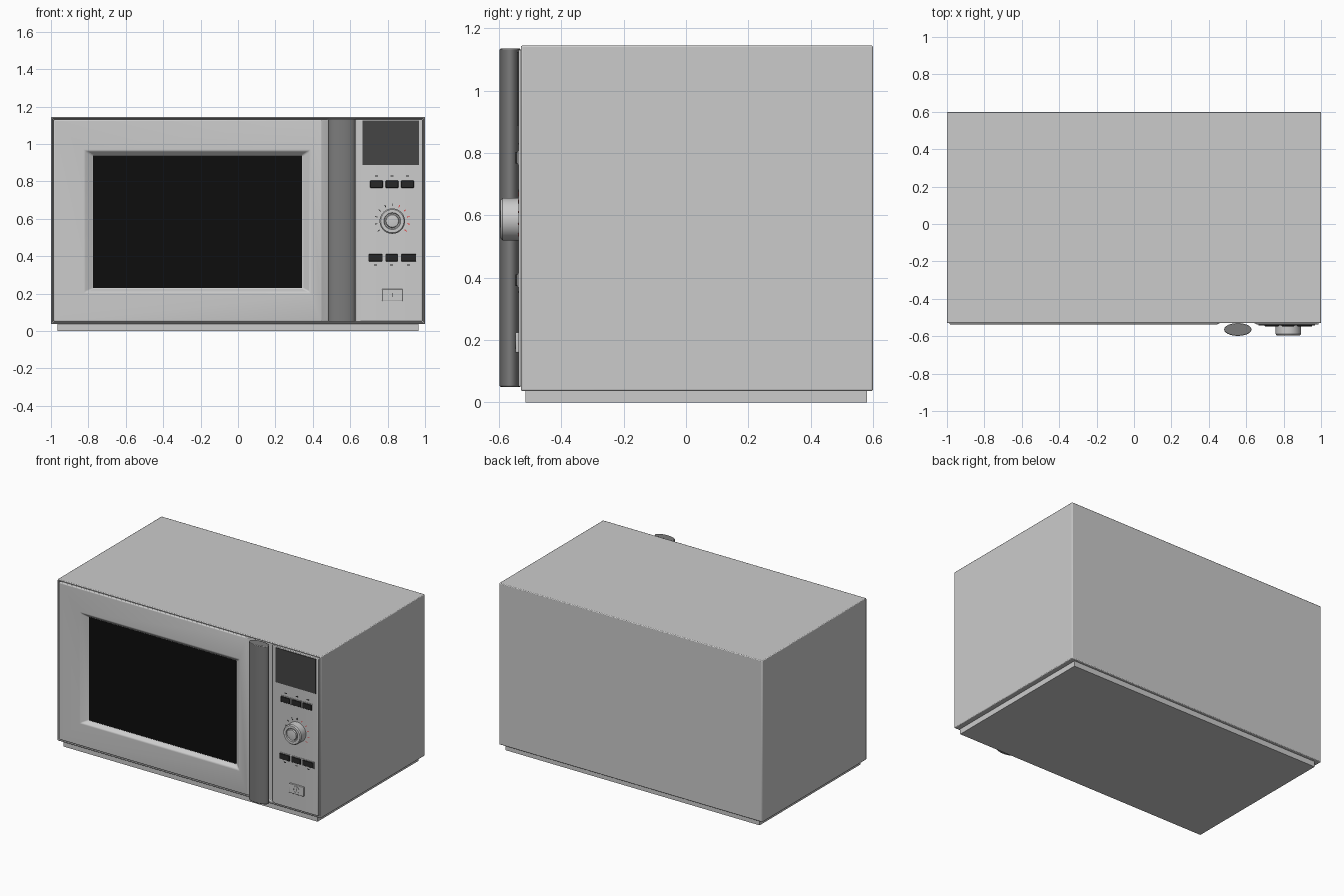
import bpy, bmesh, math
from mathutils import Matrix

if "Cube" in bpy.data.objects:
    bpy.data.objects.remove(bpy.data.objects["Cube"])


def mat(name, r, g, b):
    m = bpy.data.materials.new(name)
    m.diffuse_color = (r, g, b, 1)
    m.use_nodes = True
    m.node_tree.nodes["Principled BSDF"].inputs["Base Color"].default_value = m.diffuse_color
    return m


BLACK = mat("black_glass", 0.004, 0.004, 0.004)
DARK = mat("dark_plastic", 0.02, 0.02, 0.02)
SCREEN = mat("screen_grey", 0.06, 0.06, 0.06)
STEEL = mat("handle_grey", 0.2, 0.2, 0.2)
RED = mat("red_print", 0.8, 0.03, 0.03)


def finish(name, bm, material=None, bevel=0, segments=2):
    bmesh.ops.recalc_face_normals(bm, faces=bm.faces)
    me = bpy.data.meshes.new(name)
    bm.to_mesh(me)
    bm.free()
    ob = bpy.data.objects.new(name, me)
    bpy.context.collection.objects.link(ob)
    if material:
        me.materials.append(material)
    if bevel:
        mod = ob.modifiers.new("bevel", 'BEVEL')
        mod.width, mod.segments = bevel, segments
        mod.limit_method, mod.angle_limit = 'ANGLE', math.radians(25)
    bpy.ops.object.select_all(action='DESELECT')
    ob.select_set(True)
    bpy.context.view_layer.objects.active = ob
    bpy.ops.object.shade_smooth_by_angle(angle=math.radians(35))
    return ob


def loft(name, rects, material=None, bevel=0, segments=2):
    """Bridge rectangles (x0, x1, z0, z1, y) in order and cap both ends."""
    bm = bmesh.new()
    rings = [[bm.verts.new(p) for p in ((a, y, c), (b, y, c), (b, y, d), (a, y, d))]
             for a, b, c, d, y in rects]
    for r, s in zip(rings, rings[1:]):
        for i in range(4):
            j = (i + 1) % 4
            bm.faces.new((r[i], r[j], s[j], s[i]))
    bm.faces.new(rings[0])
    bm.faces.new(rings[-1])
    return finish(name, bm, material, bevel, segments)


def box(name, x0, x1, z0, z1, y0, y1, material=None, bevel=0):
    return loft(name, [(x0, x1, z0, z1, y0), (x0, x1, z0, z1, y1)], material, bevel)


def turned(name, cx, cz, profile, material=None, n=40):
    """Revolve (radius, y) points about a y-parallel axis."""
    bm = bmesh.new()
    rings = [[bm.verts.new((cx + r * math.cos(t * math.tau / n), y,
                            cz + r * math.sin(t * math.tau / n))) for t in range(n)]
             for r, y in profile]
    for r, s in zip(rings, rings[1:]):
        for i in range(n):
            bm.faces.new((r[i], r[(i + 1) % n], s[(i + 1) % n], s[i]))
    bm.faces.new(rings[0])
    bm.faces.new(rings[-1])
    return finish(name, bm, material)


# Cabinet shell with a recessed front, and plinth
loft("cabinet", [(-1, 1, 0.037, 1.145, 0.6), (-1, 1, 0.037, 1.145, -0.53),
                 (-0.99, 0.99, 0.047, 1.135, -0.53),
                 (-0.99, 0.99, 0.047, 1.135, -0.505)], bevel=0.005)
box("plinth", -0.965, 0.965, 0, 0.045, -0.515, 0.58)

# Door slab with sloping window reveal; right edge falls away behind the handle
loft("door", [(-0.986, 0.49, 0.051, 1.131, -0.50), (-0.986, 0.485, 0.051, 1.131, -0.515),
              (-0.986, 0.445, 0.051, 1.131, -0.537),
              (-0.82, 0.385, 0.208, 0.965, -0.537),
              (-0.775, 0.345, 0.228, 0.938, -0.508)], bevel=0.006, segments=3)
box("window_glass", -0.775, 0.343, 0.229, 0.938, -0.511, -0.506, BLACK)

# Oval vertical handle
bm = bmesh.new()
bmesh.ops.create_cone(bm, cap_ends=True, segments=48, radius1=1, radius2=1, depth=1.085)
bmesh.ops.transform(bm, verts=bm.verts, matrix=Matrix.Translation((0.555, -0.564, 0.5925))
                    @ Matrix.Diagonal((0.073, 0.034, 1, 1)))
finish("handle", bm, STEEL, 0.004)

# Control panel and display
loft("control_panel", [(0.625, 0.986, 0.051, 1.131, -0.50),
                       (0.63, 0.986, 0.051, 1.131, -0.525),
                       (0.66, 0.986, 0.051, 1.131, -0.538)], bevel=0.004)
box("display", 0.665, 0.968, 0.888, 1.125, -0.542, -0.53, SCREEN)

# Two rows of buttons, each in a thin bezel, with a small printed dash
for row, z, dash, buttons in (
        ("upper", 0.785, 0.045, ((0.74, 0.068), (0.823, 0.068), (0.906, 0.068))),
        ("lower", 0.392, -0.038, ((0.735, 0.076), (0.822, 0.068), (0.912, 0.082)))):
    for i, (x, w) in enumerate(buttons):
        box(f"{row}_bezel_{i}", x - w / 2 - 0.004, x + w / 2 + 0.004, z - 0.024, z + 0.024,
            -0.5405, -0.53)
        box(f"{row}_button_{i}", x - w / 2, x + w / 2, z - 0.019, z + 0.019,
            -0.547, -0.53, DARK, 0.003)
        box(f"{row}_mark_{i}", x - 0.008, x + 0.008, z + dash - 0.003, z + dash + 0.003,
            -0.539, -0.53, DARK)

# Rotary knob with stepped face
KX, KZ = 0.825, 0.588
turned("knob", KX, KZ, [(0.068, -0.53), (0.068, -0.588), (0.062, -0.595), (0.045, -0.595),
                        (0.042, -0.588), (0.036, -0.588), (0.033, -0.595), (0.02, -0.597)])

# Dial marks, red over the right side
for k in range(11):
    a = math.radians(-35 + 25 * k)
    bm = bmesh.new()
    bmesh.ops.create_cube(bm, size=1)
    bmesh.ops.transform(bm, verts=bm.verts, matrix=Matrix.Translation(
        (KX + 0.088 * math.cos(a), -0.5375, KZ + 0.088 * math.sin(a)))
        @ Matrix.Rotation(-a, 4, 'Y') @ Matrix.Diagonal((0.014, 0.003, 0.004, 1)))
    finish(f"dial_mark_{k}", bm, RED if k < 5 else DARK)

# Door release button with a ring mark
box("release_button", 0.77, 0.88, 0.16, 0.225, -0.547, -0.53, None, 0.003)
turned("release_ring", 0.825, 0.193, [(0.022, -0.54), (0.022, -0.549), (0.018, -0.549),
                                      (0.018, -0.5475)])
box("release_mark", 0.823, 0.827, 0.183, 0.203, -0.5485, -0.54, DARK)
